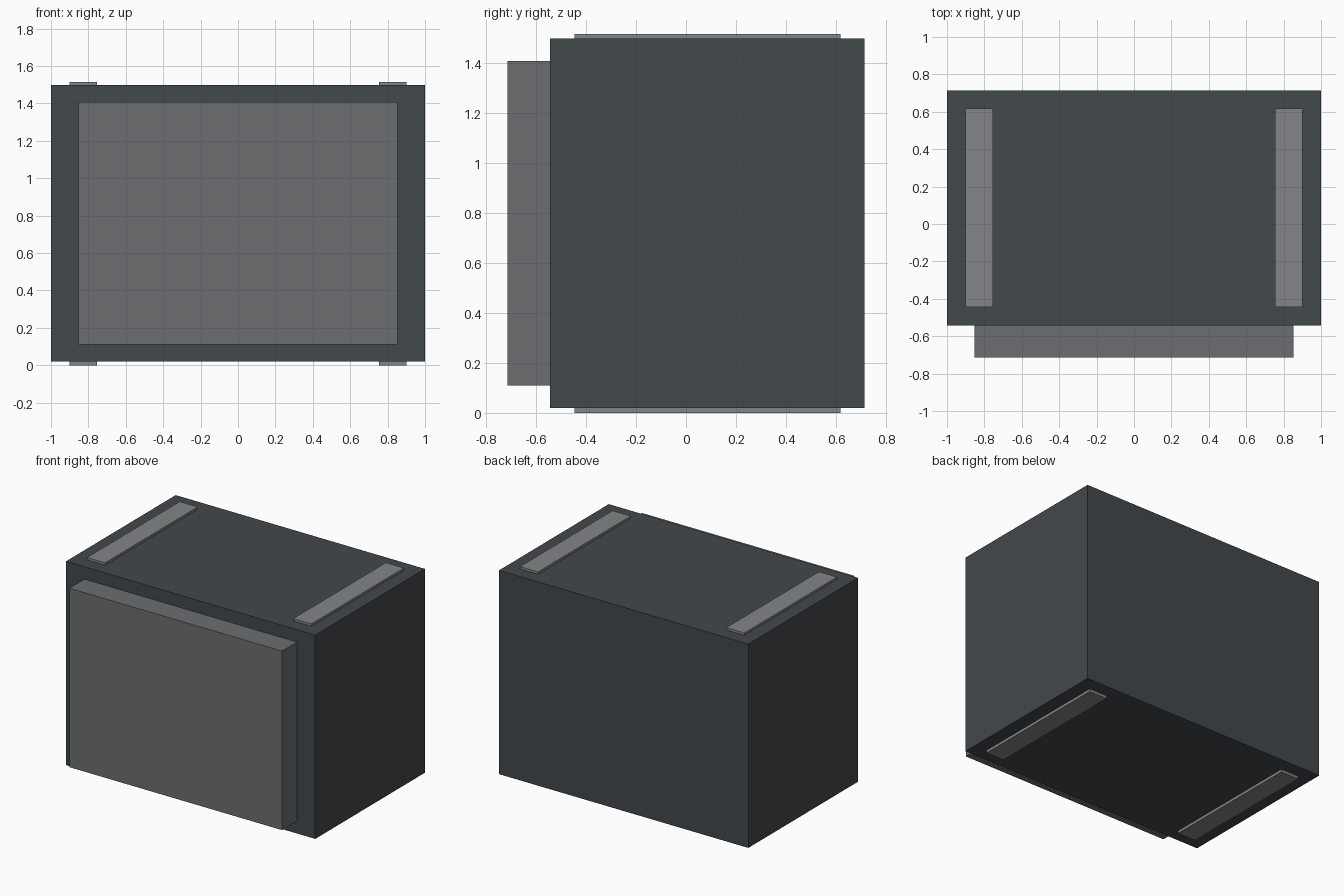
import bpy

if "Cube" in bpy.data.objects:
    bpy.data.objects.remove(bpy.data.objects["Cube"])


def material(name, color):
    m = bpy.data.materials.new(name)
    m.diffuse_color = (*color, 1.0)
    m.use_nodes = True
    m.node_tree.nodes["Principled BSDF"].inputs["Base Color"].default_value = m.diffuse_color
    return m


def box(name, lo, hi, mat):
    center = [(a + b) / 2 for a, b in zip(lo, hi)]
    bpy.ops.mesh.primitive_cube_add(size=1, location=center)
    ob = bpy.context.object
    ob.name = name
    ob.scale = [b - a for a, b in zip(lo, hi)]
    bpy.ops.object.transform_apply(location=False, rotation=False, scale=True)
    ob.data.materials.append(mat)
    return ob


dark = material("dark_slate", (0.055, 0.065, 0.07))
grey = material("panel_grey", (0.145, 0.155, 0.16))
light = material("strip_grey", (0.225, 0.235, 0.24))

# Main cabinet
box("cabinet_body", (-1, -0.543, 0.02), (1, 0.714, 1.498), dark)

# Raised front panel
box("front_panel", (-0.853, -0.714, 0.11), (0.853, -0.543, 1.408), grey)

# Mirrored strips on the top and underside
for side, sx in (("left", -1), ("right", 1)):
    x0, x1 = sorted((sx * 0.755, sx * 0.9))
    box(f"top_strip_{side}", (x0, -0.445, 1.498), (x1, 0.617, 1.515), light)
    box(f"bottom_strip_{side}", (x0, -0.445, 0.0), (x1, 0.617, 0.02), light)
